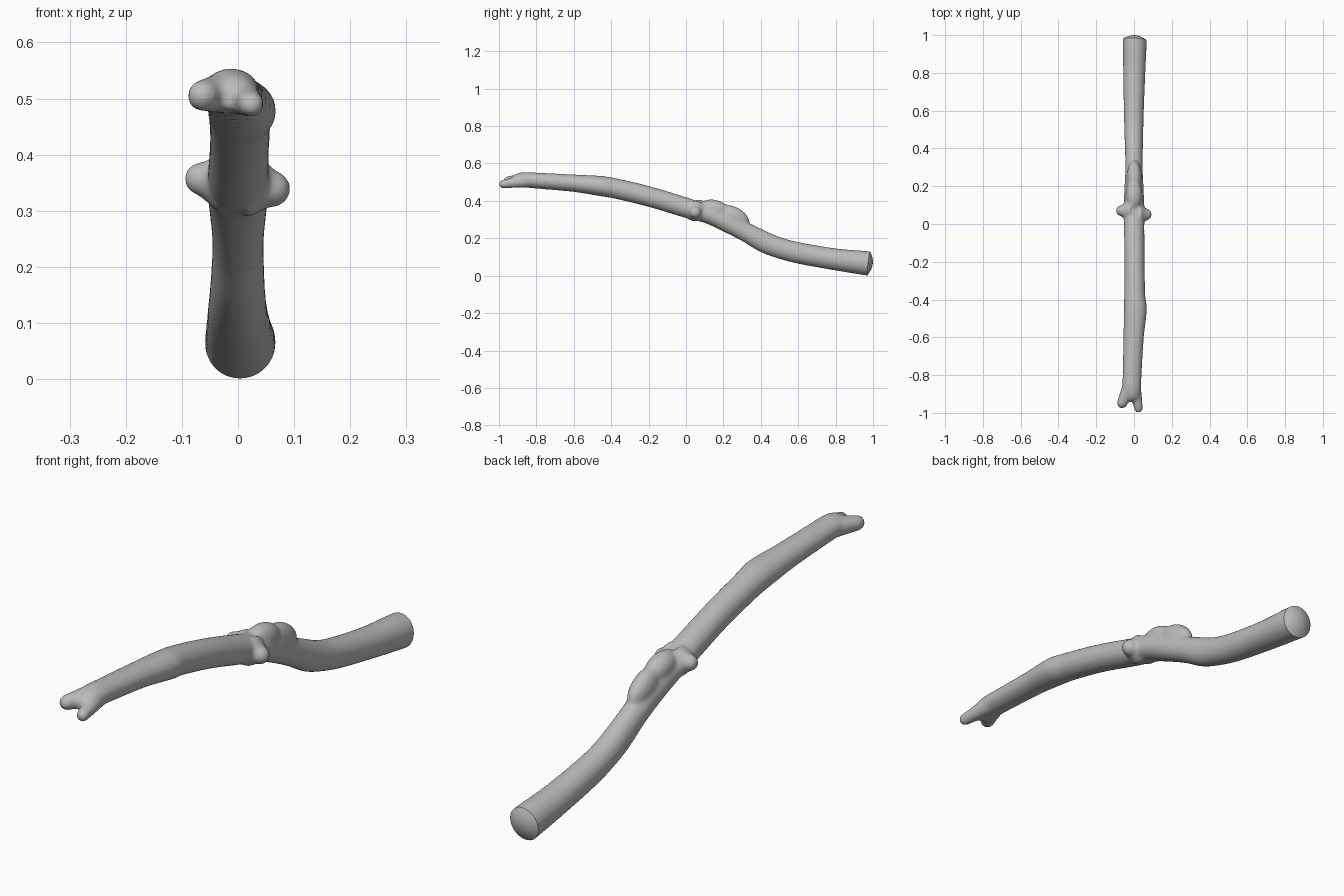
import bpy, bmesh, math
from mathutils import Vector, Matrix

if "Cube" in bpy.data.objects:
    bpy.data.objects.remove(bpy.data.objects["Cube"])

wood = bpy.data.materials.new("grey_wood")
wood.diffuse_color = (0.5, 0.5, 0.5, 1)
wood.use_nodes = True
wood.node_tree.nodes["Principled BSDF"].inputs["Base Color"].default_value = wood.diffuse_color

# Limb cross-sections: y, left x, right x, bottom z, top z
SECTIONS = [
    (-0.94, -0.035, 0.02, 0.480, 0.520),
    (-0.92, -0.050, 0.03, 0.476, 0.540),
    (-0.87, -0.062, 0.037, 0.472, 0.553),
    (-0.80, -0.060, 0.040, 0.466, 0.551),
    (-0.60, -0.056, 0.052, 0.448, 0.541),
    (-0.45, -0.054, 0.068, 0.424, 0.533),
    (-0.38, -0.052, 0.060, 0.412, 0.522),
    (-0.20, -0.050, 0.056, 0.368, 0.480),
    (0.00, -0.054, 0.055, 0.308, 0.420),
    (0.10, -0.055, 0.055, 0.282, 0.385),
    (0.20, -0.050, 0.050, 0.236, 0.352),
    (0.30, -0.046, 0.046, 0.185, 0.300),
    (0.40, -0.048, 0.047, 0.126, 0.252),
    (0.50, -0.051, 0.049, 0.090, 0.207),
    (0.60, -0.054, 0.052, 0.064, 0.180),
    (0.80, -0.057, 0.060, 0.028, 0.146),
    (0.96, -0.059, 0.067, 0.002, 0.132),
    (1.06, -0.059, 0.067, -0.012, 0.120),
]
SIDES, STEPS = 40, 5


def smooth_sections(rows):
    """Catmull-Rom spline through the sections."""
    pts = [Vector(r) for r in rows]
    out = []
    for i in range(len(pts) - 1):
        p1, p2 = pts[i], pts[i + 1]
        h = p2[0] - p1[0]
        m1 = (p2 - pts[i - 1]) / (p2[0] - pts[i - 1][0]) * h if i else p2 - p1
        m2 = (pts[i + 2] - p1) / (pts[i + 2][0] - p1[0]) * h if i + 2 < len(pts) else p2 - p1
        for s in range(STEPS):
            t = s / STEPS
            out.append(p1 * (2*t**3 - 3*t*t + 1) + m1 * (t**3 - 2*t*t + t)
                       + p2 * (3*t*t - 2*t**3) + m2 * (t**3 - t*t))
    return out + [pts[-1]]


def add_limb(bm):
    rings = []
    for y, x0, x1, z0, z1 in smooth_sections(SECTIONS):
        rings.append([bm.verts.new(((x0 + x1) / 2 + (x1 - x0) / 2 * math.cos(a), y,
                                    (z0 + z1) / 2 + (z1 - z0) / 2 * math.sin(a)))
                      for a in (math.tau * k / SIDES for k in range(SIDES))])
    for r, q in zip(rings, rings[1:]):
        for k in range(SIDES):
            j = (k + 1) % SIDES
            bm.faces.new((r[k], r[j], q[j], q[k]))
    bm.faces.new(rings[0])
    bm.faces.new(rings[-1][::-1])


def add_stub(bm, a, ra, b, rb):
    """Tapered twig stump from a to b with a rounded tip."""
    a, b = Vector(a), Vector(b)
    d = b - a
    m = Matrix.Translation((a + b) / 2) @ d.to_track_quat('Z', 'Y').to_matrix().to_4x4()
    bmesh.ops.create_cone(bm, cap_ends=True, segments=24, radius1=ra, radius2=rb,
                          depth=d.length, matrix=m)
    bmesh.ops.create_uvsphere(bm, u_segments=24, v_segments=12, radius=rb,
                              matrix=Matrix.Translation(b))


def add_lump(bm, centre, size, tilt=0):
    m = (Matrix.Translation(centre) @ Matrix.Rotation(tilt, 4, 'X')
         @ Matrix.Diagonal((*size, 1)))
    bmesh.ops.create_uvsphere(bm, u_segments=24, v_segments=16, radius=1, matrix=m)


bm = bmesh.new()
add_limb(bm)
# Side knots
add_stub(bm, (-0.025, 0.07, 0.352), 0.058, (-0.066, 0.07, 0.357), 0.030)
add_stub(bm, (0.025, 0.05, 0.345), 0.060, (0.061, 0.05, 0.339), 0.033)
# Forked tip
add_stub(bm, (-0.015, -0.84, 0.512), 0.040, (-0.063, -0.948, 0.505), 0.028)
add_stub(bm, (0.0, -0.84, 0.508), 0.036, (0.024, -0.977, 0.490), 0.023)
# Hump on the upper bend
add_lump(bm, (0.0, 0.155, 0.355), (0.045, 0.085, 0.050), -0.25)
add_lump(bm, (0.002, 0.25, 0.315), (0.040, 0.095, 0.055), -0.45)
bmesh.ops.recalc_face_normals(bm, faces=bm.faces[:])

mesh = bpy.data.meshes.new("rough_branch")
bm.to_mesh(mesh)
bm.free()
rough = bpy.data.objects.new("rough_branch", mesh)
bpy.context.collection.objects.link(rough)

# Blend all the parts into one skin
remesh = rough.modifiers.new("blend", 'REMESH')
remesh.mode = 'VOXEL'
remesh.voxel_size = 0.007
relax = rough.modifiers.new("relax", 'SMOOTH')
relax.factor = 0.5
relax.iterations = 10
deps = bpy.context.evaluated_depsgraph_get()
skin = bpy.data.meshes.new_from_object(rough.evaluated_get(deps))
bpy.data.objects.remove(rough)

# Saw off the thick end and close it with a low dome
bm = bmesh.new()
bm.from_mesh(skin)
normal = Vector((0.06, 1, -0.12)).normalized()
cut = bmesh.ops.bisect_plane(bm, geom=bm.verts[:] + bm.edges[:] + bm.faces[:],
                             plane_co=(0, 0.977, 0.066), plane_no=normal, clear_outer=True)
rim = [e for e in cut['geom_cut'] if isinstance(e, bmesh.types.BMEdge)]
rim_verts = {v for e in rim for v in e.verts}
centre = sum((v.co for v in rim_verts), Vector()) / len(rim_verts)
loop = rim
for k in range(1, 6):
    ext = bmesh.ops.extrude_edge_only(bm, edges=loop)['geom']
    loop = [e for e in ext if isinstance(e, bmesh.types.BMEdge)]
    f0, f1 = 1 - (k - 1) / 6, 1 - k / 6
    for v in (g for g in ext if isinstance(g, bmesh.types.BMVert)):
        flat = v.co - centre
        flat -= normal * flat.dot(normal)
        v.co = centre + flat * (f1 / f0) + normal * 0.022 * (1 - f1 * f1)
bmesh.ops.contextual_create(bm, geom=loop)
bmesh.ops.recalc_face_normals(bm, faces=bm.faces[:])
bm.to_mesh(skin)
bm.free()

skin.materials.clear()
skin.materials.append(wood)
branch = bpy.data.objects.new("branch", skin)
bpy.context.collection.objects.link(branch)
bpy.context.view_layer.objects.active = branch
branch.select_set(True)
bpy.ops.object.shade_smooth_by_angle(angle=math.radians(40))
